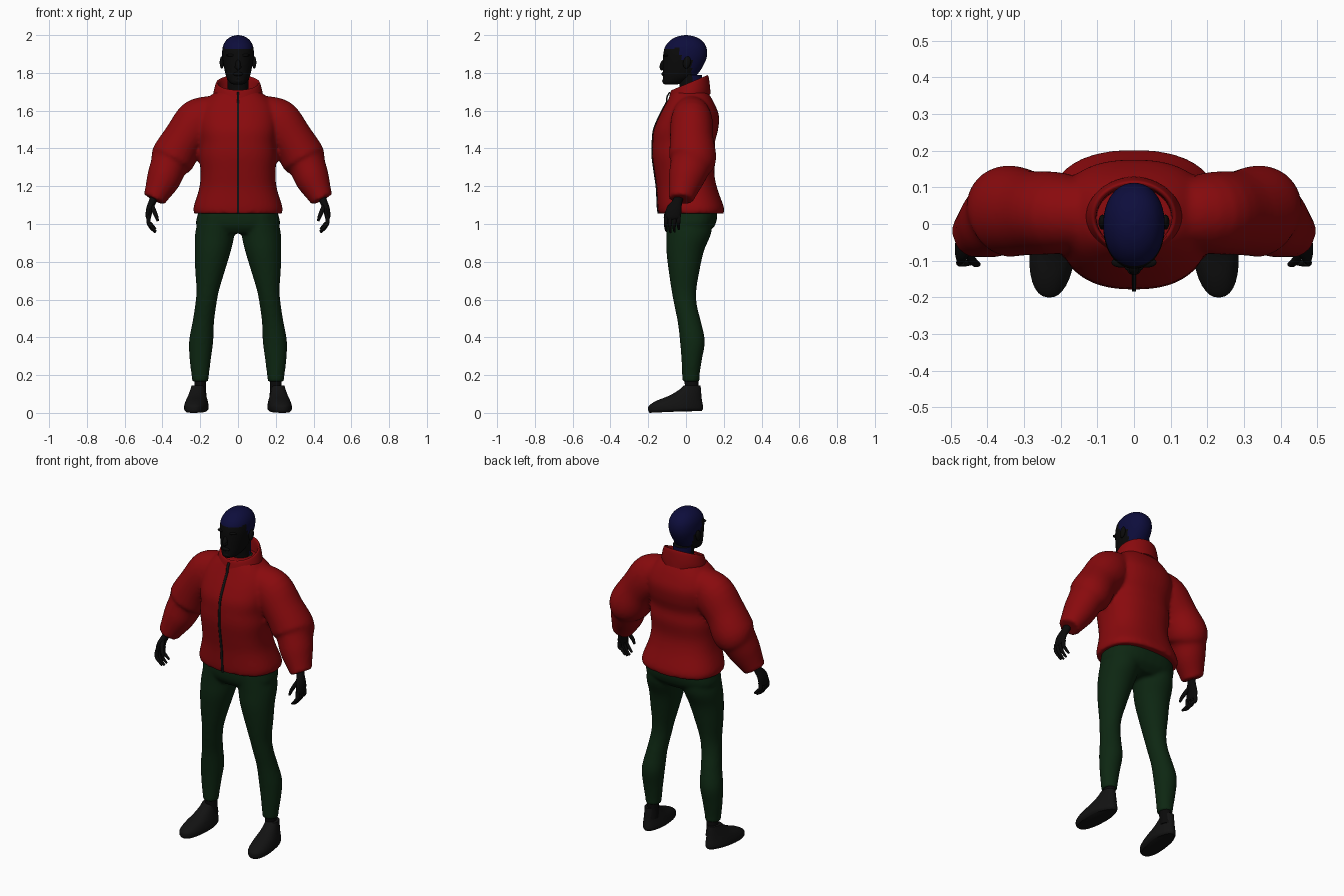
import bpy, bmesh, math
from mathutils import Vector, Matrix

cube = bpy.data.objects.get("Cube")
if cube:
    bpy.data.objects.remove(cube, do_unlink=True)


def material(name, rgb):
    m = bpy.data.materials.new(name)
    m.use_nodes = True
    m.diffuse_color = (*rgb, 1)
    m.node_tree.nodes["Principled BSDF"].inputs["Base Color"].default_value = (*rgb, 1)
    return m


RED = material("jacket red", (0.25, 0.003, 0.004))
GREEN = material("trouser green", (0.004, 0.02, 0.006))
BLUE = material("cap blue", (0.004, 0.004, 0.045))
DARK = material("dark skin", (0.003, 0.003, 0.003))
BLACK = material("shoe black", (0.006, 0.006, 0.006))


def spline(rows, steps):
    """Smooth interpolation through rows of numbers."""
    out = []
    for i in range(len(rows) - 1):
        p0, p1 = rows[max(i - 1, 0)], rows[i]
        p2, p3 = rows[i + 1], rows[min(i + 2, len(rows) - 1)]
        for k in range(steps):
            t = k / steps
            out.append([0.5 * (2 * b + (c - a) * t + (2 * a - 5 * b + 4 * c - d) * t * t
                               + (3 * b - a - 3 * c + d) * t ** 3)
                        for a, b, c, d in zip(p0, p1, p2, p3)])
    return out + [list(rows[-1])]


def loft(bm, rows, side=1, steps=4, segs=32, power=2.0, level=True, shear=0.0):
    """Skin elliptical sections (x, y, z, half width, half depth)."""
    rows = spline(rows, steps)
    rings = []
    for i, (x, y, z, a, b) in enumerate(rows):
        u, v = Vector((1, 0, 0)), Vector((0, 1, 0))
        if not level:
            t = Vector(rows[min(i + 1, len(rows) - 1)][:3]) - Vector(rows[max(i - 1, 0)][:3])
            u = v.cross(t).normalized()
            v = t.cross(u).normalized()
        ring = []
        for k in range(segs):
            c, s = (f(2 * math.pi * k / segs) for f in (math.cos, math.sin))
            p = Vector((x, y, z))
            p += u * a * math.copysign(abs(c) ** (2 / power), c)
            p += v * b * math.copysign(abs(s) ** (2 / power), s)
            p.z += shear * (p.y - y)
            p.x *= side
            ring.append(bm.verts.new(p))
        rings.append(ring)
    for r, q in zip(rings, rings[1:]):
        for k in range(segs):
            bm.faces.new((r[k], r[(k + 1) % segs], q[(k + 1) % segs], q[k]))
    bm.faces.new(rings[0])
    bm.faces.new(rings[-1])


def ball(bm, centre, size, tilt=0.0):
    m = (Matrix.Translation(centre) @ Matrix.Rotation(tilt, 4, "X")
         @ Matrix.Diagonal((*size, 1)))
    bmesh.ops.create_uvsphere(bm, u_segments=16, v_segments=10, radius=1, matrix=m)


def finish(name, bm, *mats, rule=None, voxel=0):
    bmesh.ops.recalc_face_normals(bm, faces=bm.faces)
    if rule:
        for f in bm.faces:
            f.material_index = rule(f.calc_center_median())
    mesh = bpy.data.meshes.new(name)
    bm.to_mesh(mesh)
    bm.free()
    for m in mats:
        mesh.materials.append(m)
    ob = bpy.data.objects.new(name, mesh)
    bpy.context.collection.objects.link(ob)
    if voxel:
        r = ob.modifiers.new("merge", "REMESH")
        r.mode, r.voxel_size, r.use_smooth_shade = "VOXEL", voxel, True
        s = ob.modifiers.new("soften", "SMOOTH")
        s.factor, s.iterations = 0.5, 4
    else:
        bpy.ops.object.select_all(action="DESELECT")
        ob.select_set(True)
        bpy.context.view_layer.objects.active = ob
        bpy.ops.object.shade_smooth_by_angle(angle=math.radians(45))
    return ob


# Jacket: torso and puffed sleeves merged into one soft shell
torso = [(0, .027, 1.055, .232, .172), (0, .025, 1.09, .235, .175), (0, .005, 1.19, .205, .16),
         (0, -.008, 1.27, .198, .158), (0, -.01, 1.36, .205, .168), (0, -.012, 1.43, .2, .165),
         (0, 0, 1.5, .21, .17), (0, .017, 1.57, .21, .158), (0, .022, 1.63, .19, .132),
         (0, .022, 1.68, .145, .105), (0, .02, 1.71, .1, .085)]
sleeve = [(.1, .025, 1.62, .07, .08), (.2, .03, 1.55, .122, .11), (.285, .03, 1.45, .112, .115),
          (.345, .035, 1.35, .118, .125), (.368, .022, 1.305, .098, .108),
          (.395, 0, 1.235, .09, .094), (.43, -.02, 1.16, .068, .072), (.445, -.025, 1.13, .06, .065)]
bm = bmesh.new()
loft(bm, torso, power=2.4, segs=48)
for side in (1, -1):
    loft(bm, sleeve, side, level=False)
finish("jacket", bm, RED, voxel=.011)

# Stand collar: outer wall, rolled rim and inner wall, higher at the back
bm = bmesh.new()
loft(bm, [(0, .015, 1.64, .125, .115), (0, .015, 1.68, .132, .112), (0, .018, 1.735, .12, .102),
          (0, .018, 1.748, .112, .094), (0, .018, 1.735, .104, .086), (0, .018, 1.66, .1, .082)],
     segs=48, shear=.42)
finish("collar", bm, RED)

# Zip strip following the jacket front
bm = bmesh.new()
line = [(y - b - .001, z) for _, y, z, _, b in spline(torso[:9], 4)]
line += [(-.103, 1.645), (-.1, 1.675), (-.086, 1.698)]
pairs = [[bm.verts.new((x, y, z)) for x in (-.006, .006)] for y, z in line]
for p, q in zip(pairs, pairs[1:]):
    bm.faces.new((p[0], p[1], q[1], q[0]))
zipper = finish("zip", bm, BLACK)
thick = zipper.modifiers.new("thickness", "SOLIDIFY")
thick.thickness, thick.offset = .008, 0

# Shirt seen inside the collar
bm = bmesh.new()
loft(bm, [(0, .02, 1.64, .1, .082), (0, .02, 1.68, .09, .07), (0, .02, 1.71, .06, .055)], shear=.3)
finish("shirt_neck", bm, GREEN)

# Trousers: hips and legs merged
leg = [(.105, .02, 1.05, .1, .125), (.122, .015, .95, .105, .118), (.133, -.004, .86, .096, .1),
       (.147, -.01, .76, .08, .083), (.16, -.011, .65, .06, .066), (.171, -.002, .57, .056, .06),
       (.184, .018, .48, .057, .062), (.195, .034, .38, .064, .066), (.2, .03, .28, .056, .054),
       (.2, .026, .2, .046, .046), (.2, .026, .165, .042, .046)]
bm = bmesh.new()
loft(bm, [(0, .025, 1.1, .2, .13), (0, .026, 1.05, .214, .14), (0, .022, .99, .22, .13),
          (0, .015, .95, .16, .095)], power=2.5)
for side in (1, -1):
    loft(bm, leg, side)
finish("trousers", bm, GREEN, voxel=.01)

for side, label in ((1, "left"), (-1, "right")):
    # Ankle and shoe, toe turned slightly out
    bm = bmesh.new()
    loft(bm, [(.203, .035, .08, .036, .042), (.2, .03, .14, .031, .036), (.2, .028, .2, .034, .038)], side)
    finish(label + "_ankle", bm, DARK)

    bm = bmesh.new()
    loft(bm, [(0, -.055, .01, .052, .138), (0, -.055, .022, .062, .146), (0, -.053, .04, .062, .143),
              (0, -.035, .065, .056, .12), (0, -.005, .09, .048, .087), (0, .02, .12, .04, .06),
              (0, .033, .145, .036, .044)], power=2.3)
    for v in bm.verts:
        v.co.z -= .01 * max(0, -v.co.y / .2) * (v.co.z < .03)
        v.co.x *= 1 - max(0, v.co.y) * 2.5
    bm.transform(Matrix.Translation((.215 * side, 0, 0)) @ Matrix.Rotation(.1 * side, 4, "Z"))
    finish(label + "_shoe", bm, BLACK)

    # Hand: palm, four curled fingers and a thumb
    bm = bmesh.new()
    loft(bm, [(.44, -.035, 1.16, .022, .028), (.452, -.045, 1.12, .02, .026),
              (.468, -.062, 1.08, .018, .04), (.474, -.07, 1.04, .015, .042),
              (.472, -.07, 1.025, .01, .038)], side, segs=16, level=False)
    for i in range(4):
        y, drop = -.104 + .022 * i, (.008, 0, .004, .018)[i]
        loft(bm, [(.472, y, 1.045, .011, .011), (.474, y - .002, 1.01, .011, .011),
                  (.46, y - .003, .98 + drop, .009, .009), (.436, y, .955 + drop, .006, .006)],
             side, segs=10, level=False)
    loft(bm, [(.458, -.07, 1.1, .013, .013), (.445, -.095, 1.07, .012, .012),
              (.432, -.108, 1.04, .01, .01), (.424, -.11, 1.015, .006, .006)],
         side, segs=10, level=False)
    finish(label + "_hand", bm, DARK)

    # Ear
    bm = bmesh.new()
    ball(bm, (.086 * side, .005, 1.855), (.011, .02, .033), -.2)
    finish(label + "_ear", bm, DARK)


# Head with a close cap of colour over crown, temples and nape
def cap(c):
    return int(c.z > 1.925 + .1 * (c.y + .11) and c.y < -.03 or c.y > -.03 and c.z > 1.87
               or c.y > .03 and c.z > 1.7)


bm = bmesh.new()
loft(bm, [(0, -.082, 1.738, .022, .03), (0, -.068, 1.748, .042, .054), (0, -.04, 1.775, .06, .082),
          (0, -.024, 1.81, .07, .098), (0, -.01, 1.86, .08, .112), (0, -.004, 1.9, .084, .116),
          (0, -.002, 1.94, .08, .108), (0, 0, 1.972, .063, .083), (0, 0, 1.992, .036, .046),
          (0, 0, 2.0, .004, .005)], steps=6, segs=48, power=2.15)
loft(bm, [(0, .03, 1.66, .06, .06), (0, .025, 1.72, .056, .058), (0, .02, 1.79, .058, .064)], segs=32)
finish("head", bm, DARK, BLUE, rule=cap)

# Nose, lips and brow
bm = bmesh.new()
ball(bm, (0, -.122, 1.842), (.014, .016, .03), -.3)
ball(bm, (0, -.127, 1.83), (.018, .012, .009))
ball(bm, (0, -.119, 1.794), (.026, .011, .011))
ball(bm, (0, -.108, 1.757), (.026, .018, .016))
for side in (1, -1):
    ball(bm, (.034 * side, -.105, 1.893), (.028, .014, .008))
finish("face_features", bm, DARK)
